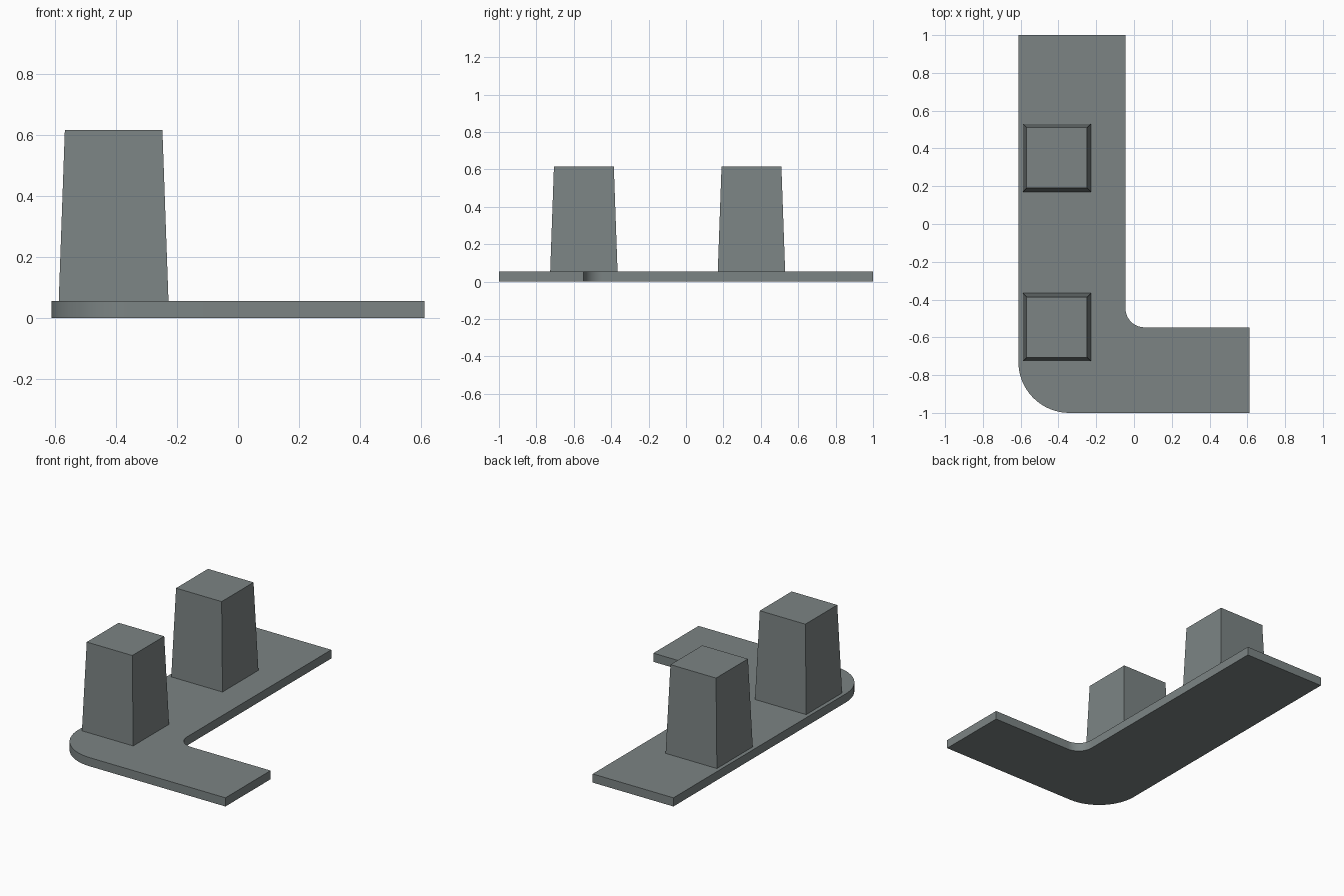
import bpy, bmesh, math

if "Cube" in bpy.data.objects:
    bpy.data.objects.remove(bpy.data.objects["Cube"])

grey = bpy.data.materials.new("slate_grey")
grey.diffuse_color = (0.20, 0.23, 0.23, 1)
grey.use_nodes = True
grey.node_tree.nodes["Principled BSDF"].inputs["Base Color"].default_value = grey.diffuse_color

PLATE_H, TOP = 0.055, 0.616


def finish(bm, name):
    bmesh.ops.recalc_face_normals(bm, faces=bm.faces)
    mesh = bpy.data.meshes.new(name)
    bm.to_mesh(mesh)
    bm.free()
    mesh.materials.append(grey)
    obj = bpy.data.objects.new(name, mesh)
    bpy.context.collection.objects.link(obj)
    return obj


def arc(cx, cy, r, a0, a1, n=16):
    angles = [math.radians(a0 + (a1 - a0) * i / n) for i in range(n + 1)]
    return [(cx + r * math.cos(a), cy + r * math.sin(a)) for a in angles]


# L-shaped base plate with a rounded outer and inner corner
outline = [(-0.612, 1.0)]
outline += arc(-0.342, -0.73, 0.27, 180, 270)
outline += [(0.612, -1.0), (0.612, -0.547)]
outline += arc(0.055, -0.447, 0.10, 270, 180)
outline += [(-0.045, 1.0)]
bm = bmesh.new()
face = bm.faces.new([bm.verts.new((x, y, 0)) for x, y in outline])
ext = bmesh.ops.extrude_face_region(bm, geom=[face], use_keep_orig=True)
top_verts = [g for g in ext["geom"] if isinstance(g, bmesh.types.BMVert)]
bmesh.ops.translate(bm, verts=top_verts, vec=(0, 0, PLATE_H))
plate = finish(bm, "base_plate")
bpy.context.view_layer.objects.active = plate
plate.select_set(True)
bpy.ops.object.shade_smooth_by_angle(angle=math.radians(30))


# Tapered square towers
def tower(name, x, y):
    bm = bmesh.new()
    bmesh.ops.create_cube(bm, size=1)
    for v in bm.verts:
        upper = v.co.z > 0
        width = 0.32 if upper else 0.36
        v.co = (x + v.co.x * width, y + v.co.y * width, TOP if upper else PLATE_H)
    finish(bm, name)


tower("front_tower", -0.408, -0.546)
tower("back_tower", -0.408, 0.35)
